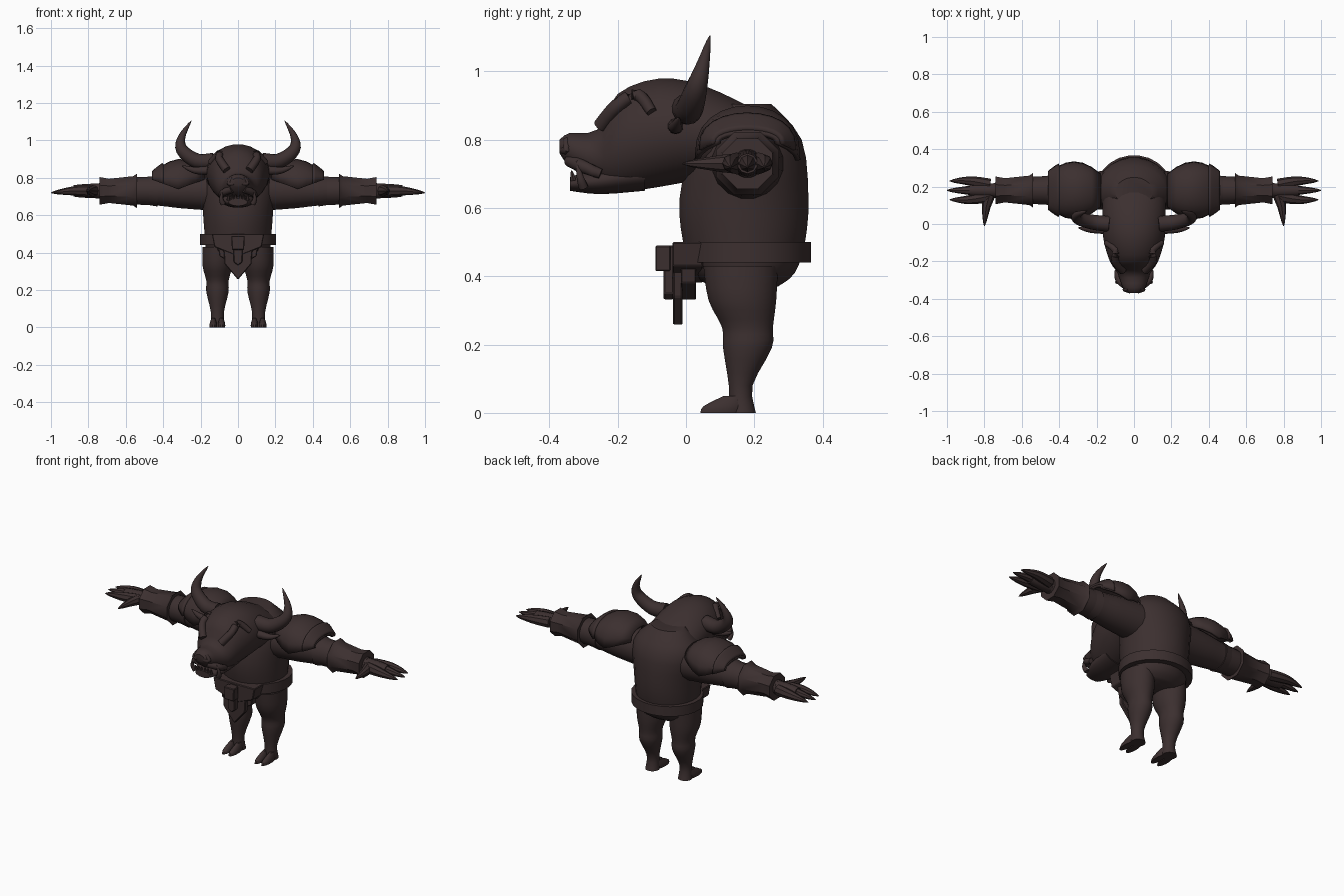
import bpy, bmesh, math
from mathutils import Vector

default_cube = bpy.data.objects.get("Cube")
if default_cube:
    bpy.data.objects.remove(default_cube)

# Single dark brown colour
brown = bpy.data.materials.new("dark brown")
brown.use_nodes = True
brown.diffuse_color = (.045, .029, .029, 1)
shader = brown.node_tree.nodes["Principled BSDF"]
shader.inputs["Base Color"].default_value = brown.diffuse_color

ARM_DEPTH, ARM_HEIGHT, LEG_SIDE = .18, .73, .11


def skin_rings(name, rings, closed=True, smooth=True, mirror=False, thickness=None, bevel=None):
    """Bridge rings of points into an object; closed rings get end caps."""
    bm = bmesh.new()
    loops = [[bm.verts.new(point) for point in ring] for ring in rings]
    count = len(loops[0])
    for lower, upper in zip(loops, loops[1:]):
        for i in range(count if closed else count - 1):
            j = (i + 1) % count
            bm.faces.new((lower[i], lower[j], upper[j], upper[i]))
    if closed:
        bm.faces.new(reversed(loops[0]))
        bm.faces.new(loops[-1])
    bmesh.ops.recalc_face_normals(bm, faces=bm.faces)
    mesh = bpy.data.meshes.new(name)
    bm.to_mesh(mesh)
    bm.free()
    mesh.materials.append(brown)
    part = bpy.data.objects.new(name, mesh)
    bpy.context.collection.objects.link(part)
    if smooth:
        bpy.ops.object.select_all(action='DESELECT')
        part.select_set(True)
        bpy.context.view_layer.objects.active = part
        bpy.ops.object.shade_smooth_by_angle(angle=math.radians(40))
    if thickness:
        solid = part.modifiers.new("Thickness", 'SOLIDIFY')
        solid.thickness, solid.offset = thickness, -1
    if bevel:
        part.modifiers.new("Bevel", 'BEVEL').width = bevel
    if mirror:
        part.modifiers.new("Mirror", 'MIRROR').use_mirror_merge = False
    return part


def interpolate(rows, steps):
    """Smooth curve through rows of numbers."""
    result = []
    last = len(rows) - 1
    for i in range(last):
        before, start = rows[max(i - 1, 0)], rows[i]
        end, after = rows[i + 1], rows[min(i + 2, last)]
        for k in range(steps):
            t = k / steps
            ease = t * (1 - t)
            result.append([b + (c - b) * t + ease / 2 * ((1 - t) * (b + b - a - c) + t * (c + c - b - d))
                           for a, b, c, d in zip(before, start, end, after)])
    return result + [rows[-1]]


def loft(name, axis, rows, side=0, sides=24, steps=3, **options):
    """Elliptical rows of (position, centre, half width, half depth) along an axis."""
    rings = []
    for position, centre, width, depth in interpolate(rows, steps):
        ring = []
        for i in range(sides):
            angle = math.tau * (i + .5) / sides
            across, along = side + width * math.cos(angle), centre + depth * math.sin(angle)
            ring.append((across, position, along) if axis == 'y' else (across, along, position))
        rings.append(ring)
    return skin_rings(name, rings, **options)


def sleeve(name, rows, sides=16, steps=1):
    """Round rows of (position, radius) along the outstretched arm."""
    rings = []
    for x, radius in interpolate(rows, steps):
        angles = [math.tau * (i + .5) / sides for i in range(sides)]
        rings.append([(x, ARM_DEPTH + radius * math.cos(a), ARM_HEIGHT + radius * math.sin(a))
                      for a in angles])
    return skin_rings(name, rings, mirror=True)


def tube(name, path, start, end=.001, sides=10, steps=4):
    """Mirrored tube along a curved path, tapering from start to end radius."""
    points = [Vector(point) for point in interpolate(path, steps)]
    last = len(points) - 1
    rings = []
    for i, point in enumerate(points):
        heading = (points[min(i + 1, last)] - points[max(i - 1, 0)]).normalized()
        helper = Vector((0, 1, 0)) if abs(heading.y) < .9 else Vector((0, 0, 1))
        right = heading.cross(helper).normalized()
        up = right.cross(heading)
        radius = start + (end - start) * (i / last) ** 2
        angles = [math.tau * k / sides for k in range(sides)]
        rings.append([point + radius * (right * math.cos(a) + up * math.sin(a)) for a in angles])
    return skin_rings(name, rings, mirror=True)


def shoulder_shell(name, first, final, grow, thickness):
    """Domed shell over the shoulder, between two fractions of its length."""
    columns, bands = 12, 6
    rings = []
    for i in range(bands + 1):
        t = first + (final - first) * i / bands
        bell = math.sin(math.pi * (.2 + .6 * t))
        top = .765 + .15 * bell - .03 * t + grow
        bottom = .79 - .05 * (1 - abs(t + t - 1))
        ring = []
        for k in range(columns + 1):
            angle = math.pi * k / columns
            ring.append((.18 + .28 * t, ARM_DEPTH - (.155 * bell + grow) * math.cos(angle),
                         bottom + (top - bottom) * abs(math.sin(angle)) ** .75))
        rings.append(ring)
    return skin_rings(name, rings, closed=False, mirror=True, thickness=thickness)


def shield(name, width, top, side, tip, front, back):
    """Flat plate with a straight top and a pointed lower edge."""
    outline = [(-width, top), (width, top), (width * .9, side), (0, tip), (-width * .9, side)]
    rings = [[(x, depth, z) for x, z in outline] for depth in (front, back)]
    return skin_rings(name, rings, smooth=False, bevel=.004)


# Torso and head
loft("torso", 'z', [(.37, .17, .13, .1), (.41, .17, .17, .15), (.5, .17, .18, .18),
                    (.63, .17, .19, .19), (.8, .18, .2, .16), (.905, .17, .1, .08)])
loft("head", 'y', [(.2, .78, .17, .11), (.05, .82, .17, .14), (-.08, .82, .165, .16), (-.2, .79, .13, .145),
                   (-.26, .75, .09, .08), (-.34, .77, .06, .05), (-.37, .78, .03, .02)])
loft("jaw", 'y', [(-.12, .7, .1, .05), (-.25, .68, .09, .04), (-.34, .67, .05, .02)])

# Face
tube("lip", [(.03, -.34, .74), (.08, -.3, .72), (.09, -.25, .7)], start=.02, end=.015)
tube("nostril_rim", [(.02, -.36, .77), (.05, -.35, .77), (.03, -.35, .8)], start=.012, end=.01)
tube("brow", [(.06, -.25, .84), (.1, -.2, .9), (.1, -.14, .93), (.15, -.1, .88)], start=.022, end=.015)
tube("tusk", [(.08, -.3, .66), (.09, -.31, .69), (.08, -.32, .74)], start=.014)
for tooth in range(3):
    across = .012 + .02 * tooth
    tube("lower_tooth", [(across, -.33, .68), (across, -.335, .71)], start=.009, sides=6)
tube("horn", [(.13, 0, .89), (.22, .01, .89), (.3, .03, .95), (.3, .05, 1.02), (.25, .07, 1.105)],
     start=.043, sides=14)
tube("ear", [(.14, -.03, .84), (.23, -.03, .84), (.3, -.02, .865)], start=.024)

# Arms and armour
sleeve("arm", [(.1, .11), (.3, .095), (.43, .08), (.6, .07), (.75, .04)], steps=3)
sleeve("elbow_wrap", [(.43, .085), (.52, .07)])
sleeve("bracer", [(.54, .1), (.56, .085), (.69, .07), (.74, .08)], sides=8)
shoulder_shell("shoulder_pad", first=0, final=1, grow=0, thickness=.015)
shoulder_shell("shoulder_rim", first=.8, final=1, grow=.012, thickness=.02)

# Hands
tube("palm", [(.73, ARM_DEPTH, ARM_HEIGHT), (.88, ARM_DEPTH, ARM_HEIGHT)], start=.04, end=.03)
for spread in (-1, 0, 1):
    knuckle = ARM_DEPTH + .03 * spread
    fingertip = ARM_DEPTH + .05 * spread
    tube("finger", [(.77, knuckle, ARM_HEIGHT), (.88, fingertip, ARM_HEIGHT),
                    (1 - .015 * abs(spread), fingertip, .72)], start=.032, end=.002, sides=8)
tube("thumb", [(.77, .16, ARM_HEIGHT), (.79, .09, ARM_HEIGHT), (.8, -.01, ARM_HEIGHT)],
     start=.03, end=.002, sides=8)

# Legs and cloven feet
loft("leg", 'z', [(.43, .16, .08, .11), (.33, .165, .08, .1), (.25, .18, .06, .075), (.19, .18, .06, .072),
                  (.08, .16, .035, .035), (0, .165, .04, .04)], side=LEG_SIDE, mirror=True)
for offset in (-.022, .022):
    loft("hoof_toe", 'z', [(0, .1, .02, .06), (.02, .11, .02, .06), (.05, .14, .01, .03)],
         side=LEG_SIDE + offset, sides=12, mirror=True)

# Belt, buckle and hanging cloth
loft("belt", 'z', [(height, .18, .205, .188) for height in (.44, .5)], steps=1)
shield("belt_plate", width=.14, top=.5, side=.43, tip=.38, front=-.04, back=.05)
shield("loincloth", width=.08, top=.46, side=.34, tip=.255, front=-.038, back=-.01)
shield("cloth_back_layer", width=.11, top=.45, side=.38, tip=.33, front=-.015, back=.03)
shield("hanging_strap", width=.026, top=.49, side=.35, tip=.33, front=-.066, back=-.036)
shield("buckle", width=.036, top=.49, side=.415, tip=.415, front=-.09, back=-.045)
